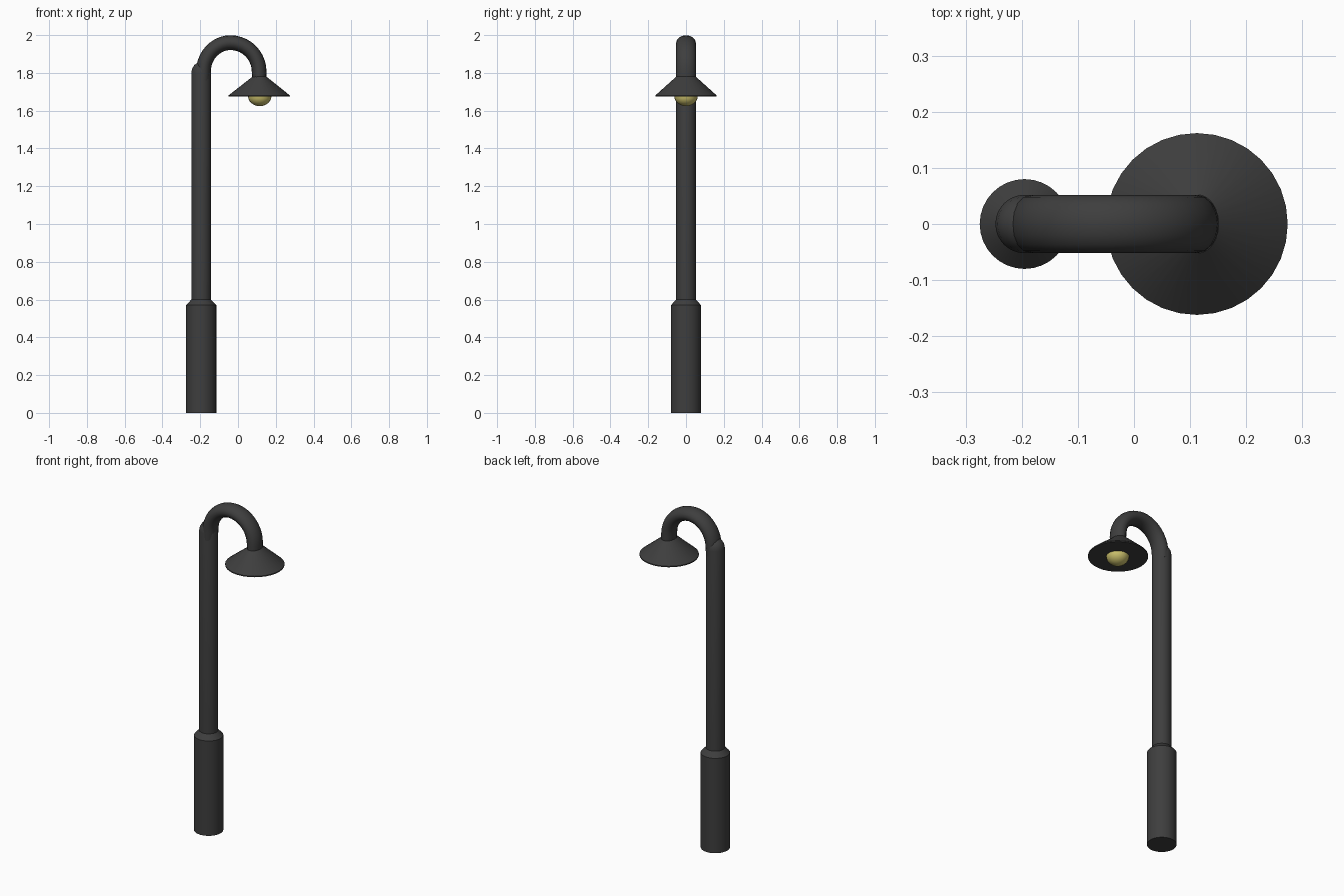
import bpy
import bmesh
from math import sin, cos, pi, radians

cube = bpy.data.objects.get("Cube")
if cube:
    bpy.data.objects.remove(cube, do_unlink=True)


def material(name, color):
    m = bpy.data.materials.new(name)
    m.use_nodes = True
    m.diffuse_color = (*color, 1)
    m.node_tree.nodes["Principled BSDF"].inputs["Base Color"].default_value = (*color, 1)
    return m


def loft(name, rings, mat, sides=32):
    """Skin elliptical rings (x, z, half width in plane, half width in y, tilt)."""
    bm = bmesh.new()
    loops = []
    for x, z, a, b, tilt in rings:
        loop = []
        for i in range(sides):
            t = 2 * pi * i / sides
            u = a * cos(t)
            loop.append(bm.verts.new((x + u * cos(tilt), b * sin(t), z + u * sin(tilt))))
        loops.append(loop)
    for low, high in zip(loops, loops[1:]):
        for i in range(sides):
            j = (i + 1) % sides
            bm.faces.new((low[i], low[j], high[j], high[i]))
    bm.faces.new(loops[0][::-1])
    bm.faces.new(loops[-1])
    bmesh.ops.recalc_face_normals(bm, faces=bm.faces)
    mesh = bpy.data.meshes.new(name)
    bm.to_mesh(mesh)
    bm.free()
    mesh.materials.append(mat)
    ob = bpy.data.objects.new(name, mesh)
    bpy.context.collection.objects.link(ob)
    bpy.ops.object.select_all(action="DESELECT")
    ob.select_set(True)
    bpy.context.view_layer.objects.active = ob
    bpy.ops.object.shade_smooth_by_angle(angle=radians(30))
    return ob


metal = material("dark metal", (0.048, 0.048, 0.048))
glow = material("yellow bulb", (0.6, 0.53, 0.15))

POLE_X, POLE_R = -0.195, 0.052
LAMP_X, SHADE_Z = 0.112, 1.675

# Base with its tapered collar
base = [(0, 0.08), (0.57, 0.08), (0.6, POLE_R)]
loft("base", [(POLE_X, z, r, r, 0) for z, r in base], metal)

# Pole with a rounded top
pole = [(0.59, POLE_R), (1.8, POLE_R)]
pole += [(1.8 + 0.058 * sin(t), POLE_R * cos(t)) for t in (pi / 8, pi / 4, 3 * pi / 8, 1.5)]
loft("pole", [(POLE_X, z, r, r, 0) for z, r in pole], metal)

# Curved arm, swept from inside the pole over to the shade
arm = [(-0.185, 1.76, 0.038, 0.051, 0)]
steps = 20
for i in range(steps + 1):
    t = pi * (1 - i / steps)
    reach = 0.143 if t > pi / 2 else 0.152
    arm.append((-0.04 + reach * cos(t), 1.806 + 0.154 * sin(t), 0.039, 0.052, t - pi))
arm.append((LAMP_X + 0.001, 1.77, 0.037, 0.052, -pi))
loft("arm", arm, metal, 16)

# Conical shade with a thin rim
loft("shade", [(LAMP_X, SHADE_Z, 0.162, 0.162, 0),
               (LAMP_X, SHADE_Z + 0.006, 0.162, 0.162, 0),
               (LAMP_X + 0.002, 1.78, 0.037, 0.052, 0)], metal)

# Bulb dome hanging below the shade
dome = []
for i in range(7):
    t = 1.53 * i / 6
    dome.append((LAMP_X + 0.003, SHADE_Z + 0.002 - 0.053 * sin(t), 0.062 * cos(t), 0.062 * cos(t), 0))
loft("bulb", dome, glow, 20)
